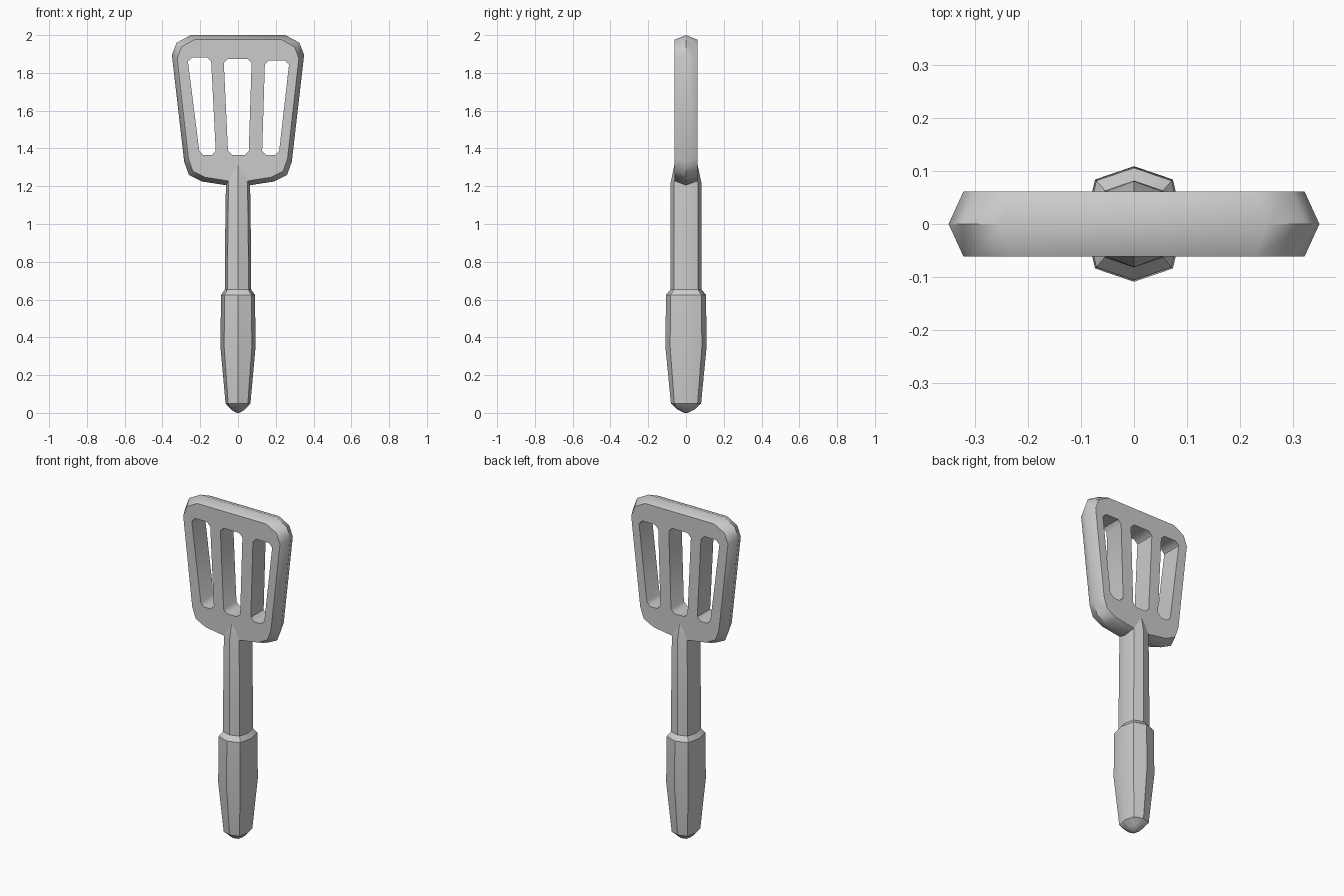
import bpy
import bmesh
from math import radians

if "Cube" in bpy.data.objects:
    bpy.data.objects.remove(bpy.data.objects["Cube"], do_unlink=True)

grey = bpy.data.materials.new("grey")
grey.use_nodes = True
grey.diffuse_color = (0.6, 0.6, 0.6, 1)
grey.node_tree.nodes["Principled BSDF"].inputs["Base Color"].default_value = (0.6, 0.6, 0.6, 1)


def add_rings(bm, rings):
    """Skin a list of equally long point rings and cap both ends."""
    loops = [[bm.verts.new(p) for p in ring] for ring in rings]
    n = len(loops[0])
    for a, b in zip(loops, loops[1:]):
        for i in range(n):
            j = (i + 1) % n
            bm.faces.new((a[i], a[j], b[j], b[i]))
    bm.faces.new(loops[0])
    bm.faces.new(loops[-1])


def finish(name, bm):
    bmesh.ops.recalc_face_normals(bm, faces=bm.faces)
    mesh = bpy.data.meshes.new(name)
    bm.to_mesh(mesh)
    bm.free()
    obj = bpy.data.objects.new(name, mesh)
    bpy.context.collection.objects.link(obj)
    mesh.materials.append(grey)
    return obj


def activate(obj):
    bpy.ops.object.select_all(action="DESELECT")
    obj.select_set(True)
    bpy.context.view_layer.objects.active = obj


def smooth(obj, angle):
    activate(obj)
    bpy.ops.object.shade_smooth_by_angle(angle=radians(angle))


# Blade: ridge outline at the middle, smaller flat outline front and back
outline = [(0.25, 2.0), (0.325, 1.96), (0.35, 1.895), (0.285, 1.33),
           (0.26, 1.26), (0.19, 1.225), (0.06, 1.205)]
outline += [(-x, z) for x, z in reversed(outline)]


def blade_ring(y, sx, sz):
    return [(x * sx, y, 1.6 + (z - 1.6) * sz) for x, z in outline]


bm = bmesh.new()
add_rings(bm, [blade_ring(-0.061, 0.92, 0.94), blade_ring(0, 1, 1),
               blade_ring(0.061, 0.92, 0.94)])
blade = finish("blade", bm)

# Slots: tapered prisms with clipped corners, cut through the blade
slots = [(-0.265, -0.142, -0.205, -0.118, 1.882),
         (-0.075, 0.072, -0.053, 0.057, 1.874),
         (0.142, 0.27, 0.128, 0.218, 1.866)]
c, low = 0.022, 1.365
bm = bmesh.new()
for tl, tr, bl, br, top in slots:
    shape = [(tl + c, top), (tr - c, top), (tr, top - c), (br, low + c),
             (br - c, low), (bl + c, low), (bl, low + c), (tl, top - c)]
    add_rings(bm, [[(x, y, z) for x, z in shape] for y in (-0.2, 0.2)])
cutter = finish("slot_cutter", bm)
cutter.hide_render = True
cut = blade.modifiers.new("slots", "BOOLEAN")
cut.operation = "DIFFERENCE"
cut.solver = "EXACT"
cut.object = cutter
activate(blade)
bpy.ops.object.modifier_apply(modifier="slots")
bpy.data.objects.remove(cutter, do_unlink=True)
smooth(blade, 45)


# Eight-sided bars, with ridges at the front, back and sides
def bar(name, sections):
    def ring(rx, ry, z):
        px, py = rx * 0.79, ry * 0.77
        return [(rx, 0, z), (px, py, z), (0, ry, z), (-px, py, z),
                (-rx, 0, z), (-px, -py, z), (0, -ry, z), (px, -py, z)]
    bm = bmesh.new()
    add_rings(bm, [ring(*s) for s in sections])
    smooth(finish(name, bm), 33)


bar("shaft", [(0.07, 0.082, 0.6), (0.07, 0.082, 0.8),
              (0.064, 0.081, 1.22), (0.06, 0.058, 1.33)])
bar("grip", [(0.008, 0.008, 0), (0.037, 0.045, 0.018), (0.066, 0.08, 0.05),
             (0.093, 0.109, 0.35), (0.09, 0.106, 0.625), (0.068, 0.08, 0.655)])
